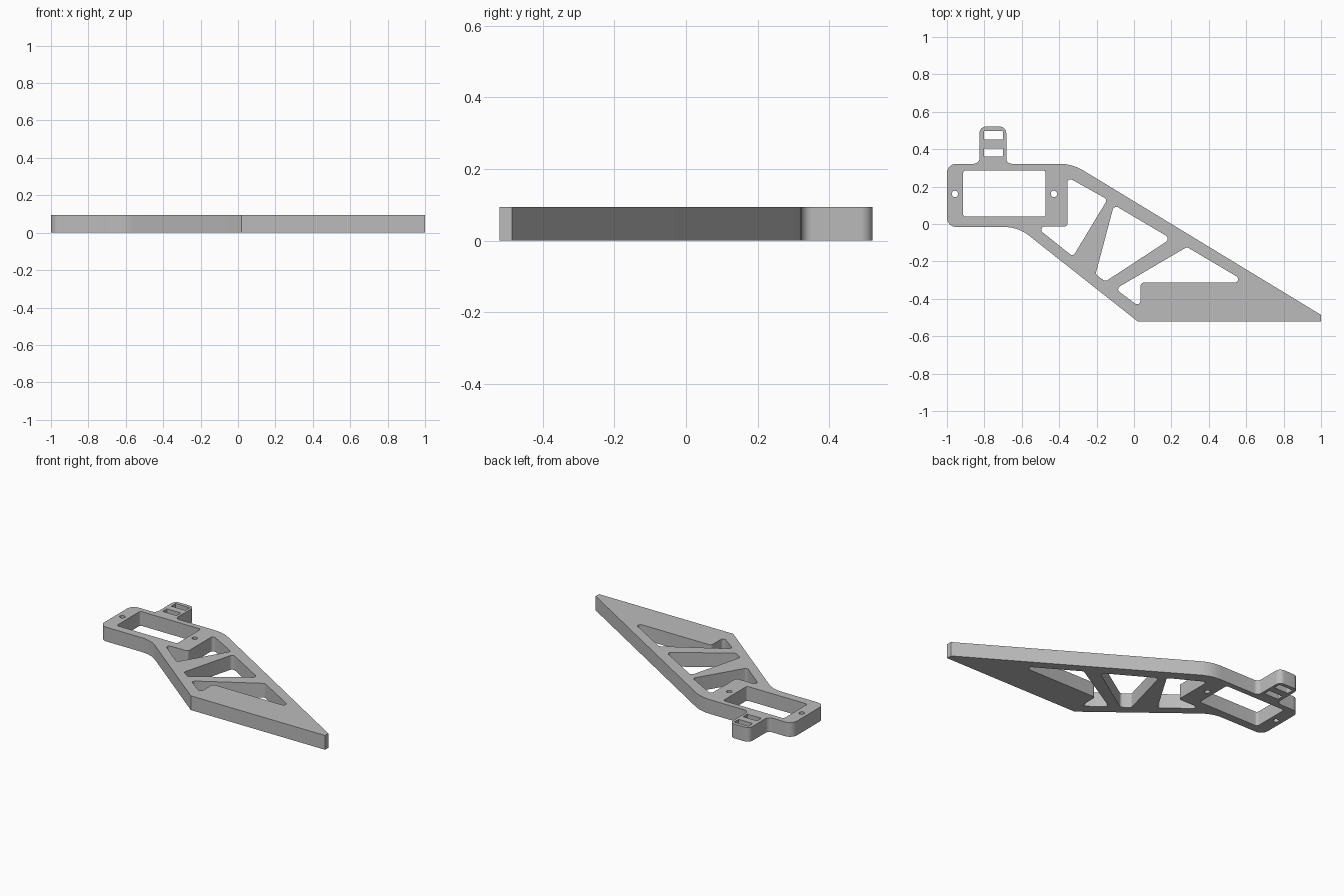
import bpy
import bmesh
import math
from mathutils import Vector

if "Cube" in bpy.data.objects:
    bpy.data.objects.remove(bpy.data.objects["Cube"], do_unlink=True)

THICK = 0.094


def rounded(corners, steps=8):
    """Replace each (x, y, radius) corner by a tangent arc."""
    out = []
    n = len(corners)
    for i, (x, y, r) in enumerate(corners):
        p = Vector((x, y))
        a = (Vector(corners[i - 1][:2]) - p).normalized()
        b = (Vector(corners[(i + 1) % n][:2]) - p).normalized()
        if r == 0:
            out.append(p)
            continue
        half = a.angle(b) / 2
        centre = p + (a + b).normalized() * (r / math.sin(half))
        start = p + a * (r / math.tan(half)) - centre
        end = p + b * (r / math.tan(half)) - centre
        sweep = start.angle_signed(end)
        t0 = math.atan2(start.y, start.x)
        for k in range(steps + 1):
            t = t0 - sweep * k / steps
            out.append(centre + Vector((math.cos(t), math.sin(t))) * r)
    return out


def rect(x0, x1, y0, y1, r):
    return rounded([(x0, y0, r), (x1, y0, r), (x1, y1, r), (x0, y1, r)])


def circle(x, y, r, n=32):
    return [Vector((x + r * math.cos(k * math.tau / n),
                    y + r * math.sin(k * math.tau / n))) for k in range(n)]


def window(points, r=0.02):
    return rounded([(x, y, r) for x, y in points])


# Outer outline: housing, tab, sloping arm and pointed foot
outline = rounded([
    (-1, -0.016, 0.05), (-0.62, -0.016, 0.21), (0.02, -0.521, 0),
    (1, -0.521, 0), (1, -0.486, 0), (-0.33, 0.322, 0.25),
    (-0.683, 0.322, 0.03), (-0.683, 0.521, 0.035),
    (-0.826, 0.521, 0.035), (-0.826, 0.322, 0.03), (-1, 0.322, 0.05)])

loops = [
    outline,
    # Housing opening and its screw holes
    rect(-0.914, -0.472, 0.039, 0.286, 0.015),
    circle(-0.957, 0.161, 0.017), circle(-0.428, 0.161, 0.017),
    # Tab slots
    rect(-0.803, -0.7, 0.451, 0.497, 0.005),
    rect(-0.803, -0.7, 0.361, 0.405, 0.005),
    # Truss windows
    window([(-0.356, 0.251), (-0.142, 0.131), (-0.326, -0.174),
            (-0.527, -0.014), (-0.356, -0.014)], 0.017),
    window([(-0.107, 0.102), (0.198, -0.078), (-0.152, -0.307), (-0.206, -0.27)]),
    window([(0.283, -0.123), (0.604, -0.313), (0.035, -0.313),
            (0.035, -0.447), (-0.099, -0.347)], 0.018),
]

# Flat filled curve with holes, extruded to the plate thickness
curve = bpy.data.curves.new("arm_plate", "CURVE")
curve.dimensions = "2D"
curve.fill_mode = "BOTH"
curve.extrude = THICK / 2
for pts in loops:
    spline = curve.splines.new("POLY")
    spline.points.add(len(pts) - 1)
    for sp, p in zip(spline.points, pts):
        sp.co = (p.x, p.y, 0, 1)
    spline.use_cyclic_u = True
plate = bpy.data.objects.new("arm_plate", curve)
bpy.context.collection.objects.link(plate)
plate.location.z = THICK / 2
bpy.ops.object.select_all(action="DESELECT")
plate.select_set(True)
bpy.context.view_layer.objects.active = plate
bpy.ops.object.convert(target="MESH")
plate = bpy.context.view_layer.objects.active

# Weld caps to walls and fix normals
bm = bmesh.new()
bm.from_mesh(plate.data)
bmesh.ops.remove_doubles(bm, verts=bm.verts, dist=0.0002)
bmesh.ops.recalc_face_normals(bm, faces=bm.faces)
bm.to_mesh(plate.data)
bm.free()

# Plain grey material
grey = bpy.data.materials.new("plain_grey")
grey.use_nodes = True
colour = (0.5, 0.5, 0.5, 1)
grey.diffuse_color = colour
grey.node_tree.nodes["Principled BSDF"].inputs["Base Color"].default_value = colour
plate.data.materials.clear()
plate.data.materials.append(grey)
bpy.ops.object.shade_smooth_by_angle(angle=math.radians(30))
